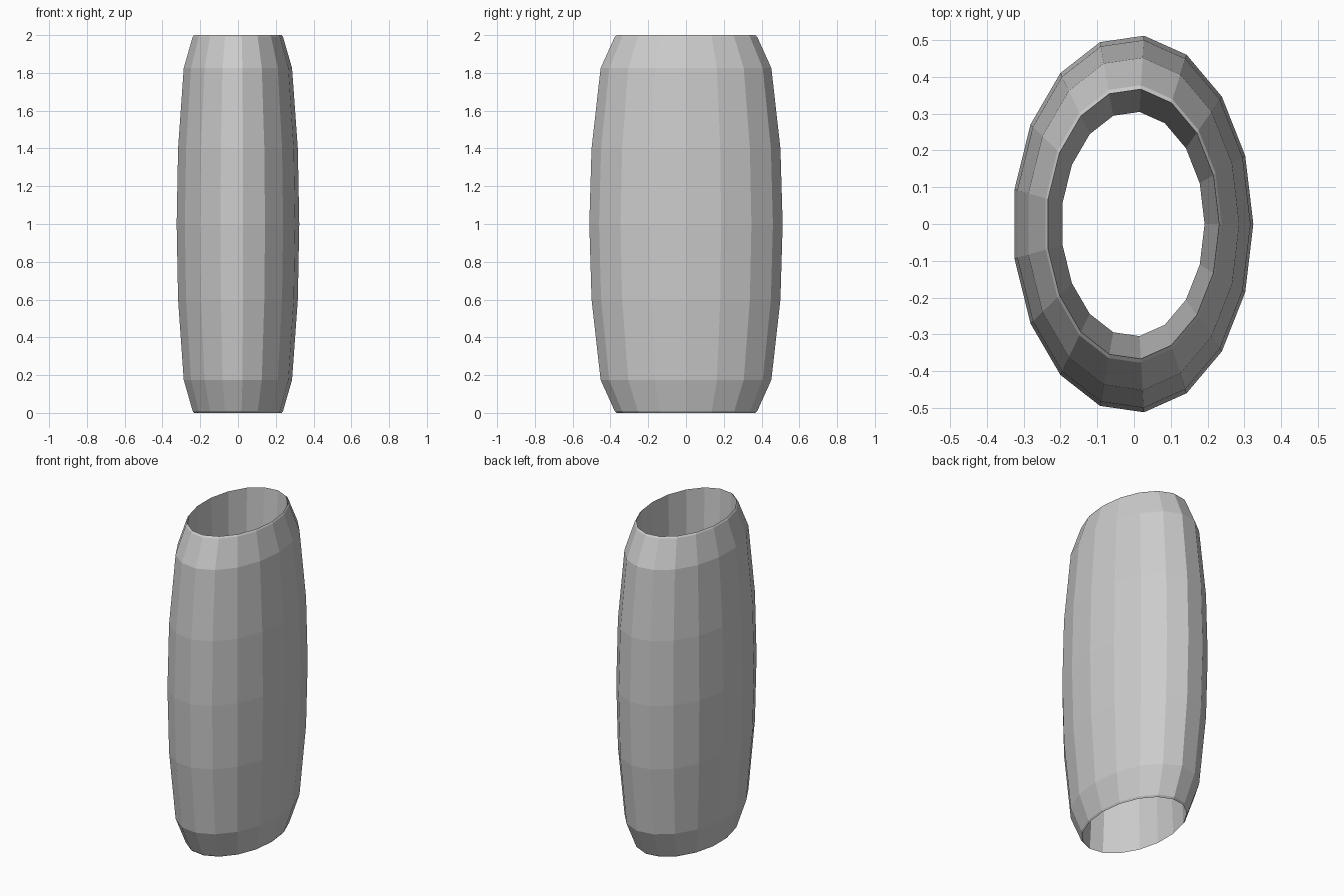
import bpy, bmesh
from math import cos, sin, tau

if "Cube" in bpy.data.objects:
    bpy.data.objects.remove(bpy.data.objects["Cube"])

SIDES = 17
RATIO = 0.637          # ellipse width / depth

# Upper half of the closed wall section: (depth radius, height above middle),
# from the outer bulge over the narrow lip to the waist of the bore
upper = [(0.514, 0.0), (0.502, 0.4), (0.454, 0.825), (0.379, 0.99),
         (0.368, 1.0), (0.306, 0.0)]
lower = [(r, -z) for r, z in upper[-2:0:-1]]
profile = upper + lower

# Sweep the section around an ellipse
bm = bmesh.new()
rings = []
for i in range(SIDES):
    a = tau * i / SIDES
    rings.append([bm.verts.new((r * RATIO * cos(a) - 0.003, r * sin(a), 1 + z))
                  for r, z in profile])
n = len(profile)
for i in range(SIDES):
    p, q = rings[i], rings[(i + 1) % SIDES]
    for j in range(n):
        k = (j + 1) % n
        bm.faces.new((p[j], q[j], q[k], p[k]))
bmesh.ops.recalc_face_normals(bm, faces=bm.faces)

# Hollow oval barrel sleeve
mesh = bpy.data.meshes.new("oval_sleeve")
bm.to_mesh(mesh)
bm.free()
bpy.context.collection.objects.link(bpy.data.objects.new("oval_sleeve", mesh))
